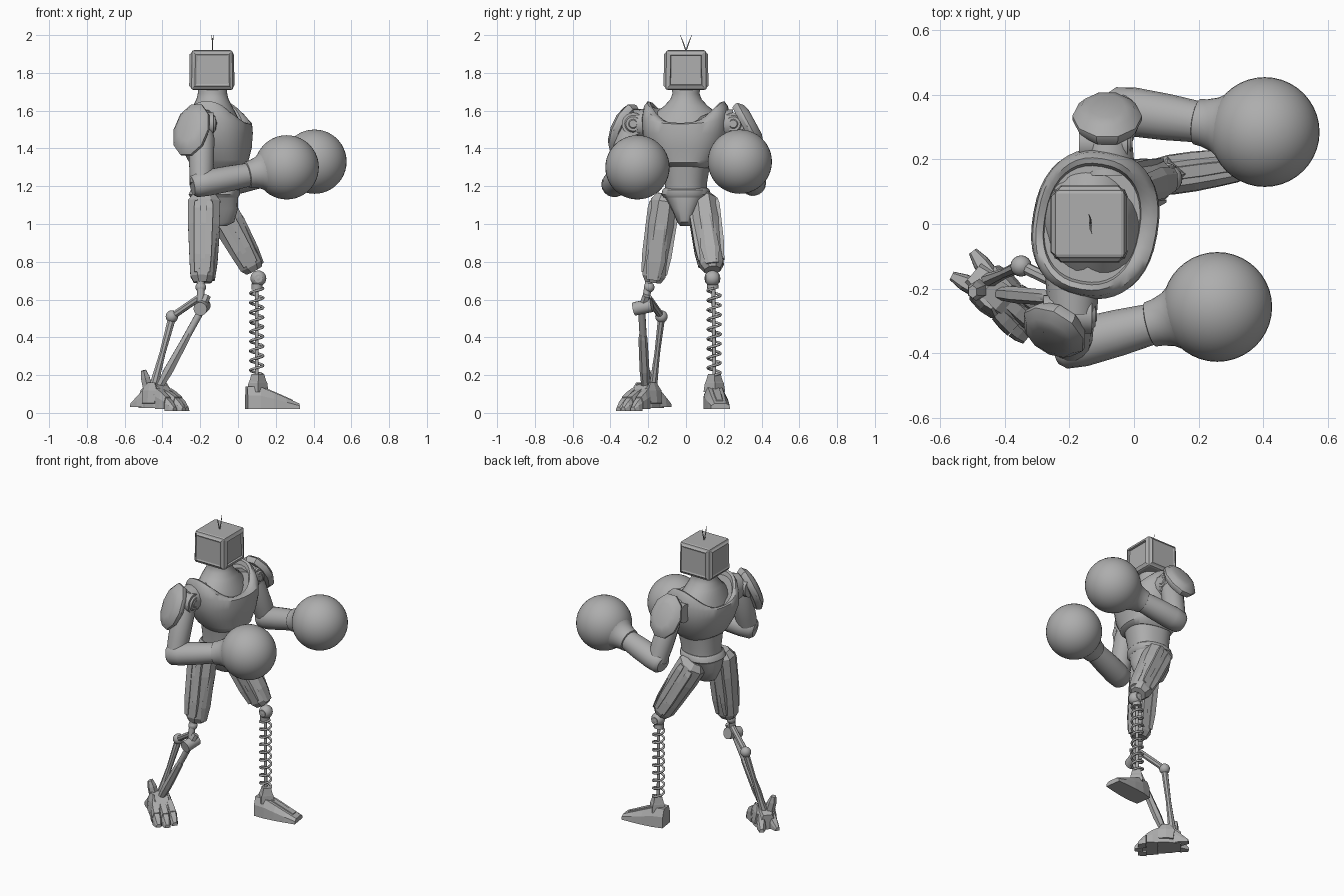
import bpy, bmesh, math
from mathutils import Vector as V

if "Cube" in bpy.data.objects:
    bpy.data.objects.remove(bpy.data.objects["Cube"])

# One plain grey for the whole robot
grey = bpy.data.materials.new("plain_grey")
grey.use_nodes = True
colour = (0.42, 0.42, 0.42, 1)
grey.diffuse_color = colour
grey.node_tree.nodes["Principled BSDF"].inputs["Base Color"].default_value = colour


def add(name, bm, smooth=None):
    bmesh.ops.recalc_face_normals(bm, faces=bm.faces)
    me = bpy.data.meshes.new(name)
    bm.to_mesh(me)
    bm.free()
    me.materials.append(grey)
    ob = bpy.data.objects.new(name, me)
    bpy.context.collection.objects.link(ob)
    if smooth:
        bpy.ops.object.select_all(action='DESELECT')
        ob.select_set(True)
        bpy.context.view_layer.objects.active = ob
        bpy.ops.object.shade_smooth_by_angle(angle=math.radians(smooth))
    return ob


def skin(name, rings, smooth=None):
    """Bridge equal rings of points and cap both ends."""
    bm = bmesh.new()
    loops = [[bm.verts.new(p) for p in r] for r in rings]
    n = len(loops[0])
    for a, b in zip(loops, loops[1:]):
        for i in range(n):
            bm.faces.new((a[i], a[(i + 1) % n], b[(i + 1) % n], b[i]))
    bm.faces.new(loops[0])
    bm.faces.new(loops[-1])
    return add(name, bm, smooth)


def limb(name, a, b, profile, sides=8, ref=(0, 0, 1), smooth=None):
    """Tube from a to b; profile holds (t, radius along ref, radius across)."""
    a, b = V(a), V(b)
    d = (b - a).normalized()
    side = d.cross(V(ref)).normalized()
    up = side.cross(d)
    rings = []
    for t, ru, rv in profile:
        k = [2 * math.pi * (i + .5) / sides for i in range(sides)]
        rings.append([a.lerp(b, t) + up * math.cos(w) * ru + side * math.sin(w) * rv for w in k])
    return skin(name, rings, smooth)


def rod(name, a, b, r, sides=10, r2=None):
    return limb(name, a, b, [(0, r, r), (1, r2 or r, r2 or r)], sides, (.3, 1, .1), 40)


def ball(name, c, r, seg=20):
    bm = bmesh.new()
    bmesh.ops.create_uvsphere(bm, u_segments=seg, v_segments=seg // 2 + 2, radius=r)
    bmesh.ops.translate(bm, verts=bm.verts, vec=c)
    return add(name, bm, 50)


def body(name, rings, yaw=-10, n=40, power=.85, smooth=40):
    """Rings of (z, centre x, half depth, half width, drop at front and back)."""
    c, s = math.cos(math.radians(yaw)), math.sin(math.radians(yaw))
    out = []
    for z, cx, rx, ry, drop in rings:
        ring = []
        for i in range(n):
            u, v = math.cos(2 * math.pi * i / n), math.sin(2 * math.pi * i / n)
            x = rx * math.copysign(abs(u) ** power, u)
            y = ry * math.copysign(abs(v) ** power, v)
            ring.append(V((cx + x * c - y * s, x * s + y * c, z - drop * u * u)))
        out.append(ring)
    return skin(name, out, smooth)


# Torso with scooped collar, neck, waist and pelvis
body("chest", [(1.295, -.1, .13, .125, -.01), (1.325, -.1, .155, .155, 0), (1.34, -.105, .16, .165, 0),
               (1.4, -.112, .182, .2, 0), (1.48, -.12, .195, .228, 0), (1.56, -.12, .19, .232, .03),
               (1.625, -.125, .175, .222, .09), (1.65, -.13, .16, .205, .12), (1.645, -.13, .148, .188, .12),
               (1.62, -.13, .145, .18, .11)])
body("neck", [(1.56, -.13, .15, .185, .06), (1.595, -.13, .13, .155, .03), (1.625, -.135, .103, .115, 0),
              (1.66, -.135, .085, .083, 0), (1.69, -.135, .078, .072, 0), (1.73, -.135, .078, .075, 0)], 0, 32, 1)
body("waist", [(1.15, -.12, .12, .11, 0), (1.22, -.112, .124, .11, 0), (1.34, -.105, .14, .13, 0)])
body("belt", [(1.14, -.125, .125, .115, 0), (1.155, -.125, .135, .128, 0),
              (1.18, -.12, .13, .124, 0), (1.19, -.12, .12, .115, 0)])
body("pelvis", [(.99, -.12, .06, .03, 0), (1.01, -.12, .1, .045, 0), (1.08, -.125, .125, .075, 0),
                (1.15, -.125, .125, .115, 0)], -5, 24, .8)

# Monitor head: chamfered box, bulging stepped sides, and a sunken screen in front
bm = bmesh.new()
bmesh.ops.create_cube(bm, size=1)
for v in bm.verts:
    k = .95 if v.co.z > 0 else .98
    v.co = (v.co.x * .23 * k - .137, v.co.y * .225 * k, v.co.z * .21 + 1.815)
bmesh.ops.bevel(bm, geom=list(bm.edges), offset=.013, segments=2, affect='EDGES', profile=.5)
bm.normal_update()
for f in [f for f in bm.faces if f.calc_area() > .02 and abs(f.normal.z) < .5]:
    if f.normal.x > .8:
        bmesh.ops.inset_individual(bm, faces=[f], thickness=.018, depth=.006)
        bmesh.ops.inset_individual(bm, faces=[f], thickness=.004, depth=-.012)
    else:
        bmesh.ops.inset_individual(bm, faces=[f], thickness=.012, depth=.009)
        bmesh.ops.inset_individual(bm, faces=[f], thickness=.014, depth=-.004)
add("head", bm)
for s in (-1, 1):
    rod("antenna", (-.135, 0, 1.915), (-.135, s * .015, 1.96), .003, 6)
    rod("antenna_tip", (-.135, s * .015, 1.96), (-.135 - s * .005, s * .03, 2), .003, 6, .001)


# Arms: shoulder joint, pad, upper arm, forearm and round glove
def arm(tag, shoulder, elbow, glove, pad, normal, half):
    S, E, G, P, N = V(shoulder), V(elbow), V(glove), V(pad), V(normal).normalized()
    X = V((1, 0, 0))
    rod(tag + "_shoulder_axle", S - X * .09, S + X * .06, .06, 20)
    rod(tag + "_shoulder_ring", S + X * .06, S + X * .07, .045, 20, .038)
    rod(tag + "_shoulder_cap", S + X * .07, S + X * .075, .025, 16, .02)
    rod(tag + "_shoulder_stub", S, (S.x, S.y * .6, S.z), .075, 12, .085)
    limb(tag + "_shoulder_pad", P - N * .035, P + N * .035,
         [(0, half * .92, .092), (.3, half, .108), (.5, half, .108), (.85, half * .8, .085), (1, half * .55, .055)],
         10, (0, 0, 1), 35)
    limb(tag + "_upper_arm", S, E, [(0, .05, .05), (.25, .068, .068), (.7, .066, .066), (1, .06, .06)],
         16, (1, 0, 0), 40)
    d = (G - E).normalized()
    limb(tag + "_forearm", E - d * .05, G - d * .19,
         [(0, .05, .05), (.06, .066, .068), (.25, .07, .076), (.6, .068, .072), (1, .062, .062)], 18, (0, 0, 1), 40)
    limb(tag + "_glove_cuff", G - d * .222, G - d * .08,
         [(0, .06, .06), (.03, .071, .071), (.2, .074, .074), (.45, .085, .085), (.6, .1, .1),
          (.78, .125, .125), (1, .149, .149)], 32, (0, 0, 1), 40)
    ball(tag + "_glove", G, .17, 40)


arm("near", (-.19, -.28, 1.53), (-.195, -.375, 1.212), (.258, -.257, 1.3),
    (-.25, -.335, 1.5), (-.5, -.78, .38), .15)
arm("far", (-.08, .25, 1.53), (-.035, .352, 1.22), (.405, .285, 1.33),
    (-.083, .335, 1.525), (0, .88, .48), .14)


# Armoured thighs with raised side plates
def thigh(tag, hip, knee, ref):
    H, K = V(hip), V(knee)
    limb(tag + "_thigh", H, K, [(0, .06, .05), (.08, .092, .078), (.35, .09, .085),
                               (.75, .077, .076), (.93, .07, .066), (1, .05, .045)], 8, ref)
    d = (K - H).normalized()
    side = d.cross(V(ref)).normalized()
    for s in (-1, 1):
        for lane in (-.035, .03):
            off = side * s * .073 + side.cross(d) * lane
            limb(tag + "_thigh_plate", H.lerp(K, .1) + off, H.lerp(K, .9) + off * .88,
                 [(0, .02, .006), (.1, .026, .016), (.75, .024, .017), (1, .016, .006)], 4, ref)
    front = side.cross(d) * .075
    limb(tag + "_thigh_guard", H.lerp(K, .3) + front, H.lerp(K, .97) + front * .75,
         [(0, .008, .03), (.15, .016, .04), (.7, .018, .05), (1, .01, .035)], 6, ref)


thigh("near", (-.178, -.108, 1.16), (-.188, -.175, .69), (1, 0, 0))
thigh("far", (-.13, .085, 1.15), (.085, .14, .755), (1, 0, .6))

# Spring leg: knee, core rod and coil
ball("spring_knee", (.108, .14, .712), .042)
rod("spring_knee_pin", (.108, .1, .712), (.108, .18, .712), .022, 14)
rod("spring_core", (.1, .145, .7), (.1, .15, .18), .01)
turns, steps = 9, 18
coil = bpy.data.curves.new("coil_spring", 'CURVE')
coil.dimensions = '3D'
coil.bevel_depth, coil.bevel_resolution = .007, 1
coil.materials.append(grey)
path = coil.splines.new('POLY')
path.points.add(turns * steps)
for i, p in enumerate(path.points):
    w = 2 * math.pi * i / steps
    p.co = (.099 + .034 * math.cos(w), .149 + .034 * math.sin(w), .2 + .46 * i / (turns * steps), 1)
bpy.context.collection.objects.link(bpy.data.objects.new("coil_spring", coil))
rod("spring_seat", (.1, .143, .655), (.1, .14, .685), .03, 14)

# Plain wedge foot below the spring
limb("spring_ankle", (.105, .15, .11), (.105, .15, .205),
     [(0, .06, .055), (.5, .052, .048), (.6, .045, .045), (1, .032, .035)], 4, (1, 1.1, 0))


def wedge(name, start, end, widths, heights, base):
    """Flat-bottomed block; widths are half widths, heights are top levels."""
    a, b = V((*start, 0)), V((*end, 0))
    side = (b - a).normalized().cross(V((0, 0, 1)))
    rings = []
    for i, (w, h) in enumerate(zip(widths, heights)):
        c = a.lerp(b, i / (len(widths) - 1))
        rings.append([c + side * s * w * k + V((0, 0, z)) for s, k, z in
                      ((-1, 1, base), (1, 1, base), (1, .95, base + (h - base) * .6), (1, .6, h),
                       (-1, .6, h), (-1, .95, base + (h - base) * .6))])
    return skin(name, rings)


wedge("spring_foot", (.045, .143), (.32, .182), (.052, .062, .062, .058, .052), (.14, .138, .11, .08, .05), .02)
wedge("spring_foot_ridge", (.12, .155), (.29, .178), (.03, .03, .025), (.142, .106, .068), .03)

# Piston leg: knee, pivot, two rods and link
ball("piston_knee", (-.197, -.195, .665), .028)
rod("piston_knee_link", (-.197, -.195, .7), (-.197, -.22, .56), .02)
rod("piston_pivot", (-.2, -.275, .55), (-.18, -.18, .57), .036, 16)
rod("piston_bracket", (-.165, -.21, .62), (-.19, -.23, .56), .022, 6)
rod("rear_link", (-.205, -.2, .61), (-.35, -.13, .51), .019, 8)
ball("rear_pivot", (-.35, -.13, .51), .033, 16)
rod("front_piston_sleeve", (-.19, -.235, .55), (-.29, -.225, .37), .019)
limb("front_shin", (-.25, -.23, .44), (-.42, -.215, .13),
     [(0, .012, .014), (.15, .022, .024), (.7, .028, .026), (1, .02, .02)], 6, (1, 0, 0))
limb("rear_shin", (-.35, -.13, .5), (-.45, -.175, .13),
     [(0, .022, .02), (.5, .017, .016), (.8, .022, .02), (1, .026, .024)], 8, (1, 0, 0))

# Clawed foot: close fan of toes, heel spurs and ankle armour
heel, fwd, out = V((-.43, -.21)), V((.76, -.65)), V((.65, .76))
wedge("claw_foot_core", heel - fwd * .09, heel + fwd * .1, (.045, .065, .07, .055), (.12, .16, .145, .09), .025)
for s in (-1, 0, 1):
    base = heel + fwd * .05 + out * s * .045
    mid = base + fwd * (.07 + .02 * (s == 0)) + out * s * .005
    wedge("toe", base, mid, (.026, .03, .029), (.13, .11, .085), .02)
    wedge("toe_claw", mid, mid + fwd * .05, (.027, .025, .016), (.08, .06, .03), .01)
for s in (-1, 1):
    base = heel - fwd * .05 + out * s * .03
    wedge("heel_spur", base, base - fwd * .085 + out * s * .02, (.028, .026, .014), (.13, .09, .05), .03)
    limb("ankle_plate", (*(heel + out * s * .065), .05), (*(heel + out * s * .045), .16),
         [(0, .05, .012), (.6, .06, .016), (1, .03, .008)], 6, (.76, -.65, 0))
limb("ankle_fin", (-.47, -.2, .1), (-.5, -.21, .225), [(0, .03, .035), (.7, .027, .03), (1, .015, .02)], 6, (1, 0, 0))
